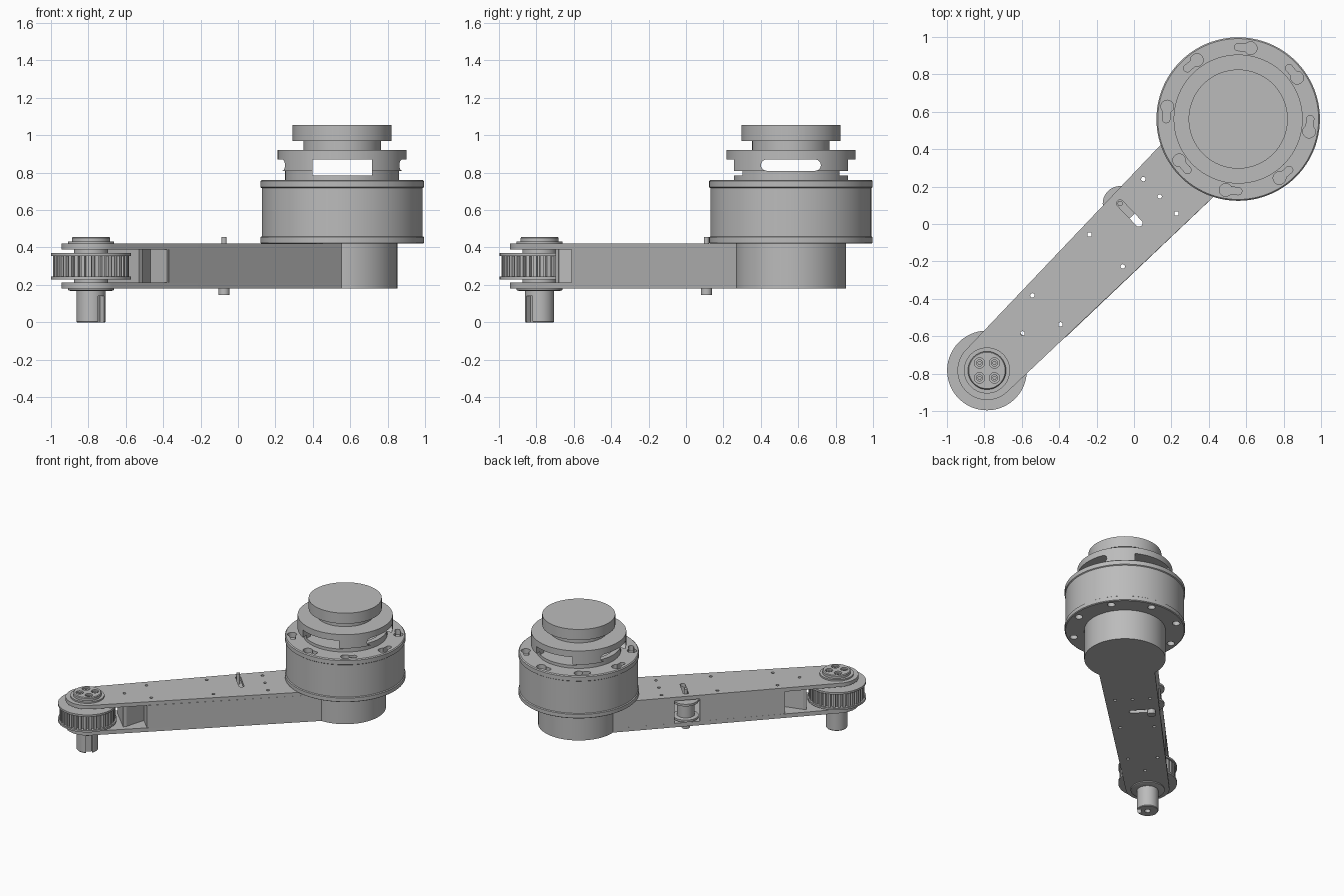
import bpy, bmesh
from math import sin, cos, pi, radians, sqrt
from mathutils import Matrix

if "Cube" in bpy.data.objects:
    bpy.data.objects.remove(bpy.data.objects["Cube"])

metal = bpy.data.materials.new("machined grey")
metal.use_nodes = True
GREY = (0.5, 0.5, 0.5, 1)
metal.diffuse_color = GREY
metal.node_tree.nodes["Principled BSDF"].inputs["Base Color"].default_value = GREY

BASE = (0.557, 0.561)
TIP = (-0.786, -0.783)


def add(name, bm):
    bmesh.ops.recalc_face_normals(bm, faces=bm.faces)
    mesh = bpy.data.meshes.new(name)
    bm.to_mesh(mesh)
    bm.free()
    mesh.materials.append(metal)
    obj = bpy.data.objects.new(name, mesh)
    bpy.context.collection.objects.link(obj)
    return obj


def lathe(name, centre, profile, steps=96):
    """Turn (radius, height) points around a vertical axis."""
    bm = bmesh.new()
    pts = [(0, profile[0][1])] + profile + [(0, profile[-1][1])]
    verts = [bm.verts.new((r, 0, z)) for r, z in pts]
    edges = [bm.edges.new(pair) for pair in zip(verts, verts[1:])]
    bmesh.ops.spin(bm, geom=verts + edges, cent=(0, 0, 0), axis=(0, 0, 1),
                   angle=2 * pi, steps=steps)
    bmesh.ops.remove_doubles(bm, verts=bm.verts, dist=1e-5)
    bmesh.ops.translate(bm, verts=bm.verts, vec=(*centre, 0))
    return add(name, bm)


def disc(name, centre, r, z0, z1, steps=64):
    return lathe(name, centre, [(r, z0), (r, z1)], steps)


def prism(name, outline, z0, z1):
    bm = bmesh.new()
    face = bm.faces.new([bm.verts.new((x, y, z0)) for x, y in outline])
    top = bmesh.ops.extrude_face_region(bm, geom=[face])["geom"]
    bmesh.ops.translate(bm, vec=(0, 0, z1 - z0),
                        verts=[v for v in top if isinstance(v, bmesh.types.BMVert)])
    return add(name, bm)


def box(name, centre, size):
    bm = bmesh.new()
    bmesh.ops.create_cube(bm, size=1, matrix=Matrix.Translation(centre) @ Matrix.Diagonal((*size, 1)))
    return add(name, bm)


def cut(obj, *cutters):
    for cutter in cutters:
        mod = obj.modifiers.new("cut", 'BOOLEAN')
        mod.operation, mod.solver, mod.object = 'DIFFERENCE', 'EXACT', cutter
        bpy.context.view_layer.objects.active = obj
        bpy.ops.object.modifier_apply(modifier=mod.name)
        bpy.data.objects.remove(cutter)


def polar(centre, r, a):
    return centre[0] + r * cos(a), centre[1] + r * sin(a)


def arm(s, t):
    """Along and across the arm to x, y."""
    return (s - t) / sqrt(2), (s + t) / sqrt(2)


def half(s):
    return 0.159 + 0.026 * (s + 1.11)


def strip(a, b, width):
    """Rectangle outline between two points."""
    dx, dy = b[0] - a[0], b[1] - a[1]
    k = width / 2 / sqrt(dx * dx + dy * dy)
    nx, ny = -dy * k, dx * k
    return [(a[0] + nx, a[1] + ny), (a[0] - nx, a[1] - ny),
            (b[0] - nx, b[1] - ny), (b[0] + nx, b[1] + ny)]


# Motor housing with rims, keyhole slots above and screw holes below
housing = lathe("motor_housing", BASE, [
    (0.43, 0.42), (0.437, 0.425), (0.437, 0.455), (0.43, 0.46), (0.43, 0.717),
    (0.437, 0.722), (0.437, 0.755), (0.43, 0.762)], 128)
for k in range(8):
    small, big = (polar(BASE, 0.385, radians(a + 45 * k)) for a in (90, 80))
    cut(housing, disc("cutter", big, 0.034, 0.72, 0.8, 24),
        disc("cutter", small, 0.02, 0.72, 0.8, 24),
        prism("cutter", strip(small, big, 0.038), 0.72, 0.8),
        disc("cutter", big, 0.028, 0.4, 0.46, 24))
disc("lower_hub", BASE, 0.295, 0.18, 0.425, 96)

# Vented tower: two rounded slots and two wide openings into a hollow
tower = lathe("vented_tower", BASE, [
    (0.305, 0.755), (0.305, 0.81), (0.345, 0.81), (0.345, 0.92)], 96)
bx, by = BASE
cut(tower, box("cutter", (bx, by, 0.84), (1, 0.26, 0.06)))
for side in (-1, 1):
    bm = bmesh.new()
    bmesh.ops.create_cone(bm, cap_ends=True, segments=24, radius1=0.03, radius2=0.03, depth=1,
                          matrix=Matrix.Translation((bx, by + side * 0.13, 0.84))
                          @ Matrix.Rotation(pi / 2, 4, 'Y'))
    cut(tower, add("cutter", bm))
cut(tower, box("cutter", (bx, by, 0.8275), (0.32, 1, 0.085)),
    disc("cutter", BASE, 0.265, 0.785, 0.87))
disc("tower_neck", BASE, 0.207, 0.915, 0.98)
disc("top_cap", BASE, 0.265, 0.97, 1.055, 96)

# Arm plates with screw holes and the tensioner slot
HOLES = [(0.05, 0.24), (0.137, 0.147), (0.227, 0.056), (-0.238, -0.056),
         (-0.06, -0.227), (-0.543, -0.382), (-0.393, -0.537), (-0.596, -0.585)]
SLOT = arm(0.025, 0.13), arm(0.022, -0.015)
outline = [polar(TIP, 0.158, radians(135 + i * 7.5)) for i in range(25)]
outline += [arm(0.79, -half(0.79)), arm(0.79, half(0.79))]
for name, z0, z1 in (("top_plate", 0.39, 0.42), ("bottom_plate", 0.18, 0.212)):
    plate = prism(name, outline, z0, z1)
    for hole in HOLES:
        cut(plate, disc("cutter", hole, 0.012, 0.1, 0.5, 16))
    cut(plate, prism("cutter", strip(*SLOT, 0.038), 0.1, 0.5),
        *[disc("cutter", end, 0.0195, 0.1, 0.5, 20) for end in SLOT])

# Arm side walls, with a window for the roller in one of them
WALLS = [("front_wall", -0.69, 0.79, -1), ("back_wall_outer", -0.69, -0.07, 1),
         ("back_wall_inner", 0.12, 0.79, 1)]
for name, s0, s1, side in WALLS:
    prism(name, [arm(s0, side * half(s0)), arm(s1, side * half(s1)),
                 arm(s1, side * (half(s1) - 0.025)), arm(s0, side * (half(s0) - 0.025))],
          0.21, 0.392)

# Bracing between the walls and the pulley
prism("cross_wall", strip(arm(-0.69, -0.165), arm(-0.69, 0.165), 0.02), 0.21, 0.392)
prism("brace_end", strip(arm(-0.855, -0.12), arm(-0.855, 0.12), 0.025), 0.21, 0.392)
for name, side in (("left_brace", 1), ("right_brace", -1)):
    prism(name, strip(arm(-0.85, side * 0.11), arm(-0.69, side * 0.02), 0.02), 0.21, 0.392)

# Tensioner roller on its pin
PIN = SLOT[0]
lathe("tensioner_roller", PIN, [
    (0.093, 0.228), (0.093, 0.245), (0.065, 0.25), (0.065, 0.35),
    (0.093, 0.355), (0.093, 0.372)], 48)
disc("tensioner_pin", PIN, 0.014, 0.17, 0.455, 24)
disc("tensioner_bolt_head", PIN, 0.03, 0.145, 0.18, 24)

# Toothed pulley between two flanges
TEETH = 34
teeth = []
for i in range(TEETH):
    for r, f in ((0.18, 0), (0.203, 0.08), (0.203, 0.58), (0.18, 0.66)):
        teeth.append(polar(TIP, r, 2 * pi * (i + f) / TEETH))
prism("pulley_teeth", teeth, 0.24, 0.36)
disc("pulley_lower_flange", TIP, 0.213, 0.23, 0.245, 96)
disc("pulley_upper_flange", TIP, 0.213, 0.355, 0.37, 96)
disc("pulley_axle", TIP, 0.092, 0.2, 0.4)

# Bearing cap with four countersunk bolts
cap = lathe("bearing_cap", TIP, [
    (0.123, 0.415), (0.123, 0.432), (0.102, 0.432), (0.102, 0.45), (0.097, 0.456)])
for dx in (-0.04, 0.04):
    for dy in (-0.04, 0.04):
        spot = (TIP[0] + dx, TIP[1] + dy)
        cut(cap, disc("cutter", spot, 0.028, 0.435, 0.5, 24))
        bolt = disc("cap_bolt", spot, 0.019, 0.43, 0.448, 24)
        cut(bolt, disc("cutter", spot, 0.009, 0.438, 0.5, 6))

# Output shaft with a keyway and a centre hole
lathe("shaft_collar", TIP, [(0.105, 0.166), (0.123, 0.172), (0.123, 0.185)])
shaft = lathe("output_shaft", TIP, [(0.074, 0), (0.078, 0.005), (0.078, 0.17)])
ds = (TIP[0] + TIP[1]) / sqrt(2)
cut(shaft, prism("cutter", strip(arm(ds, -0.045), arm(ds, -0.12), 0.045), -0.1, 0.14),
    disc("cutter", TIP, 0.022, -0.1, 0.06, 24))

# Smooth round surfaces, keep edges crisp
for obj in bpy.context.scene.objects:
    if obj.type == 'MESH':
        bpy.ops.object.select_all(action='DESELECT')
        obj.select_set(True)
        bpy.context.view_layer.objects.active = obj
        bpy.ops.object.shade_smooth_by_angle(angle=radians(30))
